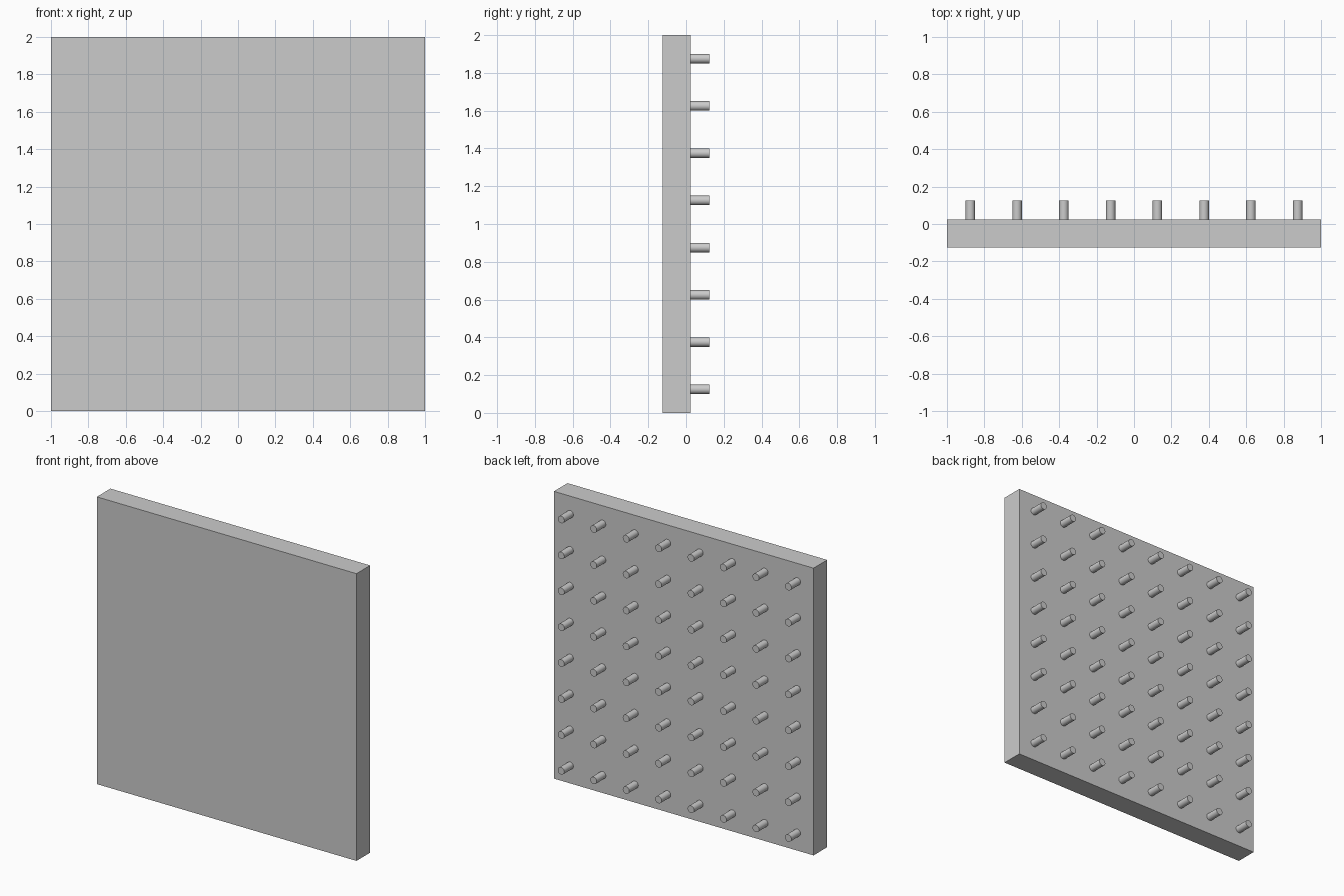
import bpy
import math

if "Cube" in bpy.data.objects:
    bpy.data.objects.remove(bpy.data.objects["Cube"])

COUNT = 8
PITCH = 0.25
PANEL_BACK = 0.025
PEG_END = 0.125
PEG_RADIUS = 0.025

# Square panel
bpy.ops.mesh.primitive_cube_add(size=1, location=(0, (PANEL_BACK - 0.125) / 2, 1))
panel = bpy.context.object
panel.name = "panel"
panel.scale = (2, PANEL_BACK + 0.125, 2)
bpy.ops.object.transform_apply(location=False, rotation=False, scale=True)

# First peg, at the lower corner of the rear face
length = PEG_END - PANEL_BACK
bpy.ops.mesh.primitive_cylinder_add(
    vertices=32, radius=PEG_RADIUS, depth=length,
    location=(-0.875, PANEL_BACK + length / 2, 0.125),
    rotation=(math.pi / 2, 0, 0))
pegs = bpy.context.object
pegs.name = "rear_pegs"
bpy.ops.object.transform_apply(location=False, rotation=True, scale=False)
bpy.ops.object.shade_smooth_by_angle(angle=math.radians(30))

# Repeat the peg into a grid of rows and columns
for name, offset in (("columns", (PITCH, 0, 0)), ("rows", (0, 0, PITCH))):
    array = pegs.modifiers.new(name, 'ARRAY')
    array.count = COUNT
    array.use_relative_offset = False
    array.use_constant_offset = True
    array.constant_offset_displace = offset
